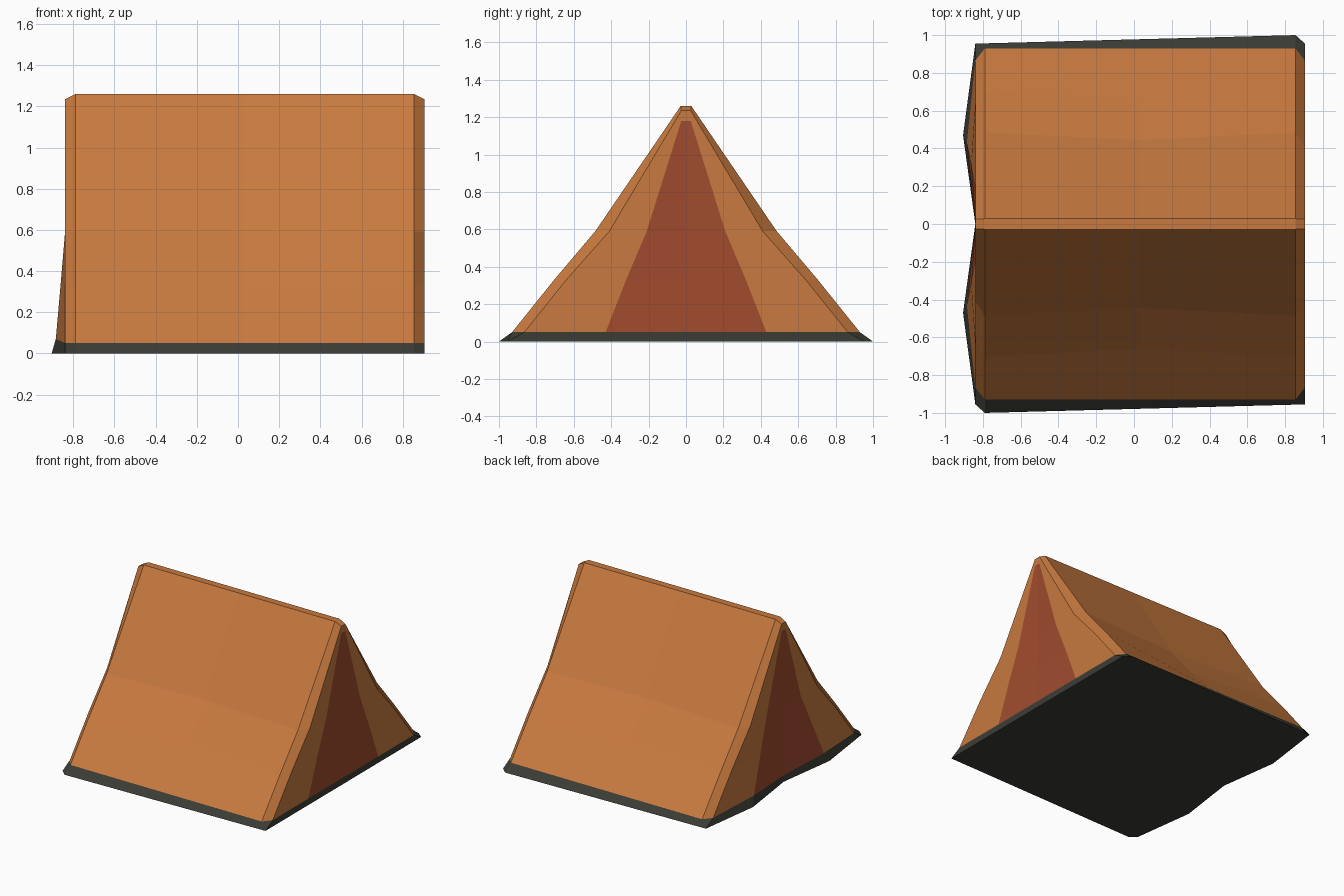
import bpy, bmesh
from mathutils import Vector

if "Cube" in bpy.data.objects:
    bpy.data.objects.remove(bpy.data.objects["Cube"])

INSIDE = Vector((0, 0, 0.4))


def material(name, rgb):
    m = bpy.data.materials.new(name)
    m.diffuse_color = (*rgb, 1)
    m.use_nodes = True
    m.node_tree.nodes["Principled BSDF"].inputs["Base Color"].default_value = m.diffuse_color
    return m


orange = material("canvas_orange", (0.58, 0.195, 0.05))
red = material("door_rust", (0.36, 0.072, 0.028))
dark = material("groundsheet_dark", (0.045, 0.045, 0.037))


def build(name, grids, mat, caps=()):
    """Make one object from grids of points, with every face turned outward."""
    bm = bmesh.new()
    for grid in grids:
        rows = [[bm.verts.new(p) for p in row] for row in grid]
        for a, b in zip(rows, rows[1:]):
            for i in range(len(a) - 1):
                bm.faces.new((a[i], a[i + 1], b[i + 1], b[i]))
    for cap in caps:
        bm.faces.new([bm.verts.new(p) for p in cap])
    bmesh.ops.remove_doubles(bm, verts=bm.verts, dist=0.0005)
    bm.normal_update()
    for f in bm.faces:
        if f.normal.dot(f.calc_center_median() - INSIDE) < 0:
            f.normal_flip()
    me = bpy.data.meshes.new(name)
    bm.to_mesh(me)
    bm.free()
    me.materials.append(mat)
    ob = bpy.data.objects.new(name, me)
    bpy.context.collection.objects.link(ob)


# Half cross-sections (y, z), from the hem to the ridge
OUTER = [(0.93, 0.05), (0.705, 0.33), (0.485, 0.59), (0.028, 1.26)]
SAGGED = [(0.93, 0.05), (0.66, 0.33), (0.445, 0.59), (0.028, 1.26)]
END = [(0.865, 0.05), (0.64, 0.33), (0.41, 0.59), (0.025, 1.235)]
DOOR = [(0.43, 0.05), (0.32, 0.33), (0.21, 0.59), (0.025, 1.18)]


def station(x, half):
    return [(x, y, z) for y, z in half] + [(x, -y, z) for y, z in half[::-1]]


# Roof: sagging sides, ridge strip and chamfered ends
build("tent_roof", [[station(-0.84, END), station(-0.79, OUTER), station(0.03, SAGGED),
                     station(0.855, OUTER), station(0.905, END)]], orange)

# End walls with a door; the left door edges billow, the right door is slightly sunken
ends = {"left": (-0.84, (-0.045, -0.022, 0, 0), 0.02, (0, 0, 0, 0)),
        "right": (0.905, (0, 0, 0, 0), 0, (0, -0.008, -0.015, 0))}
for side, (x, billow, lift, sink) in ends.items():
    walls, doors, tops = [], [], []
    for s in (1, -1):
        outer = [(x, s * y, z) for y, z in END]
        edge = [(x + b, s * y, z + (lift if i == 0 else 0))
                for i, ((y, z), b) in enumerate(zip(DOOR, billow))]
        centre = [(x + c, 0, z) for (y, z), c in zip(DOOR, sink)]
        walls.append([outer, edge])
        doors.append([edge, centre])
        tops.append([outer[3], edge[3]])
    build(side + "_end_wall", walls + [tops], orange)
    build(side + "_door", doors, red)

# Groundsheet: flared skirt round the hem plus a flat floor
floor = [(-0.84, 0.955), (0.855, 1.0), (0.905, 0.955), (0.905, 0.47), (0.905, 0),
         (0.905, -0.47), (0.905, -0.955), (-0.79, -1.0), (-0.84, -0.955),
         (-0.905, -0.47), (-0.84, 0), (-0.905, 0.47), (-0.84, 0.955)]
hem = [(-0.84, 0.865), (0.855, 0.93), (0.905, 0.865), (0.905, 0.43), (0.905, 0),
       (0.905, -0.43), (0.905, -0.865), (-0.79, -0.93), (-0.84, -0.865),
       (-0.885, -0.43), (-0.84, 0), (-0.885, 0.43), (-0.84, 0.865)]
low = [(x, y, 0) for x, y in floor]
high = [(x, y, 0.07 if x == -0.885 else 0.05) for x, y in hem]
# Extra hem corners where the roof chamfers meet the long sides
low.insert(1, (-0.79, 0.9563, 0))
high.insert(1, (-0.79, 0.93, 0.05))
i = low.index((-0.79, -1.0, 0))
low.insert(i, (0.855, -0.9563, 0))
high.insert(i, (0.855, -0.93, 0.05))
build("groundsheet", [[low, high]], dark, caps=[low[:-1]])
